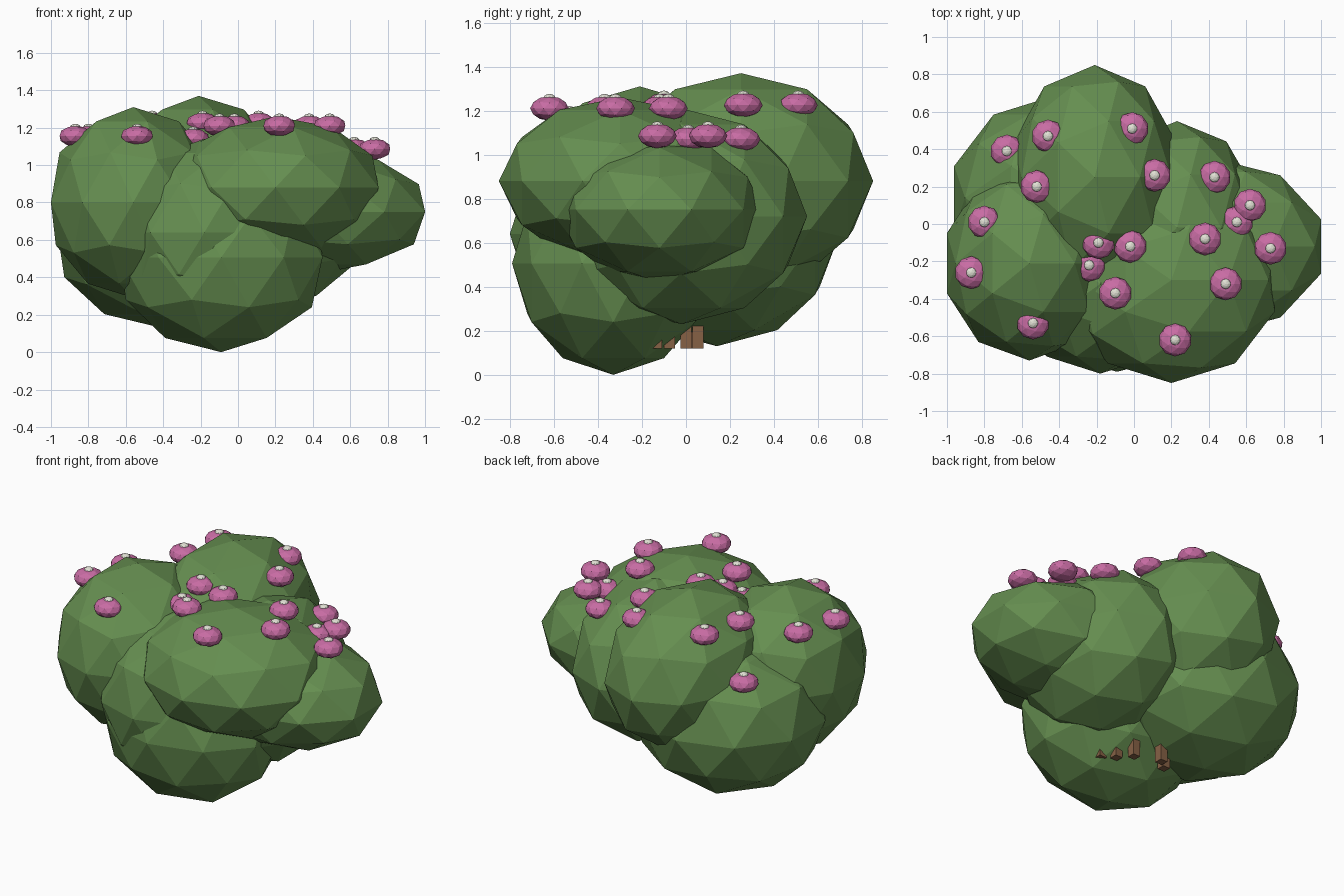
import bpy


def material(name, color):
    m = bpy.data.materials.new(name)
    m.diffuse_color = (*color, 1)
    return m


LEAF = material("leaf_green", (0.13, 0.27, 0.08))
PETAL = material("petal_pink", (0.58, 0.15, 0.37))
CENTRE = material("flower_centre_cream", (0.75, 0.75, 0.66))
BARK = material("bark_brown", (0.24, 0.12, 0.06))


def blob(name, loc, radii, mat, detail=2):
    """Flat-shaded, stretched icosphere."""
    bpy.ops.mesh.primitive_ico_sphere_add(subdivisions=detail, radius=1, location=loc)
    o = bpy.context.object
    o.name = name
    o.scale = radii
    o.data.materials.append(mat)
    return o


# foliage clumps: centre, radii
clumps = {
    "back_top": ((-0.21, 0.25, 0.88), (0.46, 0.60, 0.49)),
    "left_front": ((-0.56, -0.21, 0.80), (0.463, 0.52, 0.51)),
    "left_back_low": ((-0.41, 0.14, 0.62), (0.58, 0.55, 0.49)),
    "front_bottom": ((-0.09, -0.33, 0.506), (0.57, 0.46, 0.506)),
    "middle_right": ((0.23, -0.02, 0.72), (0.45, 0.57, 0.49)),
    "middle_left": ((-0.18, -0.32, 0.64), (0.49, 0.48, 0.50)),
    "front_right_top": ((0.20, -0.30, 0.88), (0.58, 0.55, 0.38)),
    "far_right": ((0.43, -0.12, 0.75), (0.60, 0.47, 0.33)),
}
for name, (loc, radii) in clumps.items():
    blob("foliage_" + name, loc, radii, LEAF)

# flowers: one height per clump
flower_groups = [
    (1.21, [(0.22, -0.62), (-0.10, -0.37), (-0.02, -0.12), (0.38, -0.08), (0.49, -0.32)]),
    (1.085, [(0.73, -0.13), (0.62, 0.10)]),
    (1.07, [(0.43, 0.25), (0.55, 0.01)]),
    (1.225, [(0.11, 0.26), (-0.01, 0.51), (-0.46, 0.47), (-0.52, 0.20), (-0.19, -0.10)]),
    (1.155, [(-0.54, -0.53), (-0.87, -0.26), (-0.80, 0.01)]),
    (1.14, [(-0.24, -0.22)]),
    (0.95, [(-0.68, 0.39)]),
]
for z, spots in flower_groups:
    for x, y in spots:
        blob("flower", (x, y, z), (0.088, 0.088, 0.056), PETAL)
        blob("flower_centre", (x, y, z + 0.048), (0.028, 0.028, 0.018), CENTRE)

# short woody stems, mostly hidden inside the foliage
for x, y in [(0.14, -0.135), (0.07, -0.075), (0.0, 0.0), (-0.16, 0.055), (-0.22, 0.005)]:
    bpy.ops.mesh.primitive_cube_add(size=1, location=(x, y, 0.31))
    stem = bpy.context.object
    stem.name = "stem"
    stem.scale = (0.05, 0.05, 0.38)
    stem.data.materials.append(BARK)
